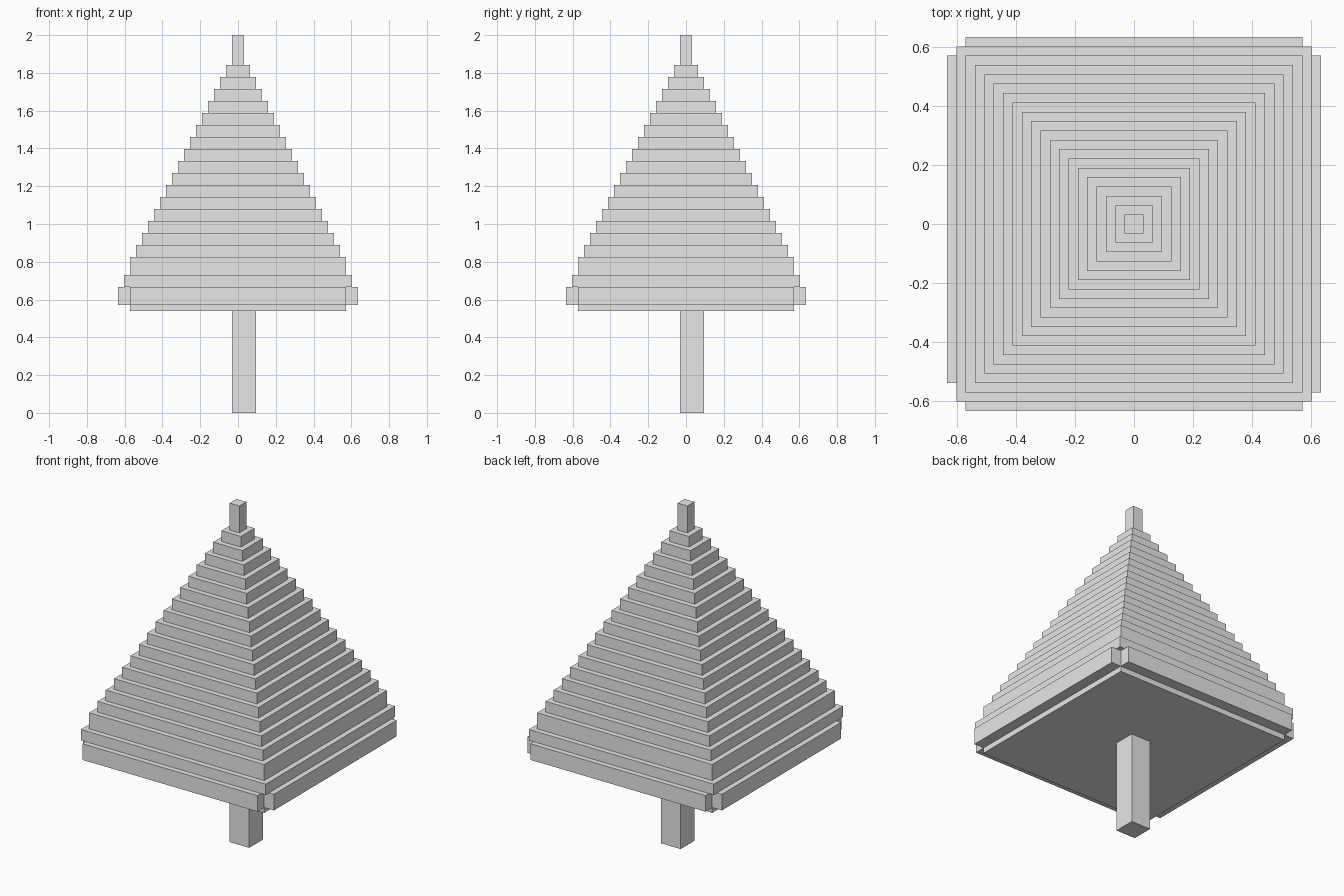
import bpy
import bmesh

cube = bpy.data.objects.get("Cube")
if cube:
    bpy.data.objects.remove(cube, do_unlink=True)

U = 2 / 63  # one block unit

grey = bpy.data.materials.new("plain_grey")
grey.use_nodes = True
grey.diffuse_color = (0.8, 0.8, 0.8, 1)
grey.node_tree.nodes["Principled BSDF"].inputs["Base Color"].default_value = (0.8, 0.8, 0.8, 1)


def finish(name, bm):
    bmesh.ops.recalc_face_normals(bm, faces=bm.faces)
    mesh = bpy.data.meshes.new(name)
    bm.to_mesh(mesh)
    bm.free()
    mesh.materials.append(grey)
    obj = bpy.data.objects.new(name, mesh)
    bpy.context.collection.objects.link(obj)
    return obj


def box(name, lo, hi):
    bm = bmesh.new()
    bmesh.ops.create_cube(bm, size=1)
    for v in bm.verts:
        v.co = [U * (a if c < 0 else b) for c, a, b in zip(v.co, lo, hi)]
    return finish(name, bm)


def stepped_tower(name, tiers, base):
    """Closed shell of square tiers, each given as (half width, top)."""
    rings = []
    z = base
    for half, top in tiers:
        rings += [(half, z), (half, top)]
        z = top
    bm = bmesh.new()
    loops = [[bm.verts.new((x * h * U, y * h * U, z * U))
              for x, y in ((-1, -1), (1, -1), (1, 1), (-1, 1))] for h, z in rings]
    for a, b in zip(loops, loops[1:]):
        for i in range(4):
            j = (i + 1) % 4
            bm.faces.new((a[i], a[j], b[j], b[i]))
    bm.faces.new(loops[0])
    bm.faces.new(loops[-1])
    return finish(name, bm)


# Foliage: core, overhanging rim, then evenly shrinking tiers and a tall tip
tiers = [(18, 21), (19, 23), (18, 26)]
tiers += [(half, 62 - 2 * half) for half in range(17, 1, -1)]
tiers.append((1, 63))
stepped_tower("foliage", tiers, 17)

# Trunk, one unit off centre
box("trunk", (-1, -1, 0), (3, 3, 17))

# Lower branch slabs on the four sides
box("front_branch", (-18, -20, 18), (18, -18, 21))
box("back_branch", (-18, 18, 18), (18, 20, 21))
box("left_branch", (18, -18, 18), (20, 18, 21))
box("right_branch", (-20, -17, 18), (-18, 18, 21))
